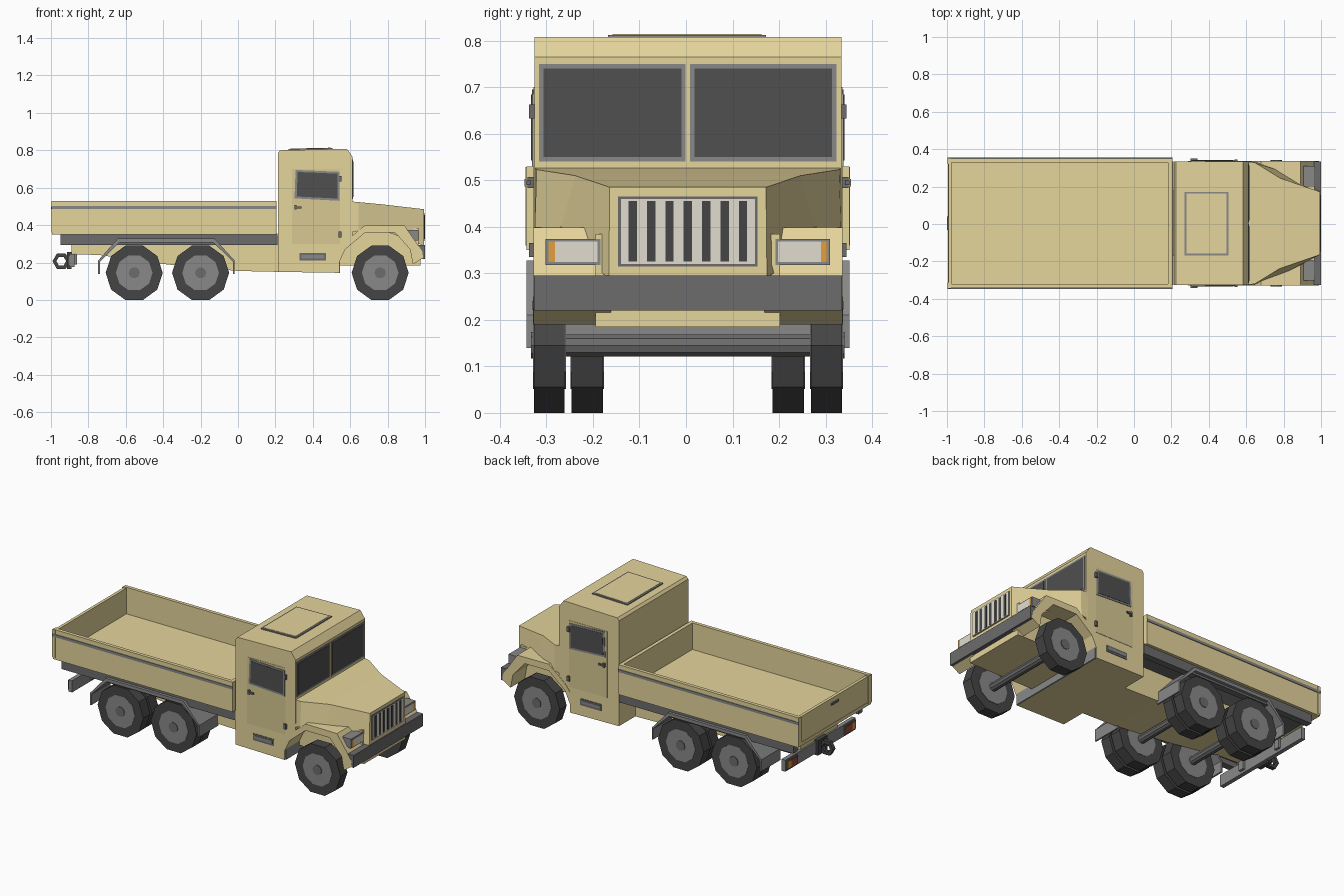
import bpy, bmesh, math

CY = 0.004  # centre line of the truck


def material(name, rgb):
    m = bpy.data.materials.new(name)
    m.diffuse_color = (*rgb, 1)
    return m


SAND = material("sand_paint", (0.78, 0.66, 0.33))
DOOR = material("door_paint", (0.68, 0.58, 0.29))
GREY = material("mid_grey", (0.25, 0.25, 0.25))
STEEL = material("dark_steel", (0.15, 0.15, 0.15))
TYRE = material("rubber", (0.06, 0.06, 0.06))
GLASS = material("dark_glass", (0.08, 0.08, 0.08))
PALE = material("pale_lens", (0.75, 0.72, 0.62))
ORANGE = material("orange_lens", (0.75, 0.35, 0.05))
RED = material("red_lens", (0.35, 0.07, 0.04))


def loft(name, sections, mat, mirror=False):
    """Skin a series of matching closed sections; optional mirror across y."""
    bm = bmesh.new()
    rings = [[bm.verts.new(p) for p in s] for s in sections]
    n = len(rings[0])
    for a, b in zip(rings, rings[1:]):
        for i in range(n):
            j = (i + 1) % n
            bm.faces.new((a[i], a[j], b[j], b[i]))
    bm.faces.new(rings[0][::-1])
    bm.faces.new(rings[-1])
    bmesh.ops.recalc_face_normals(bm, faces=bm.faces[:])
    mesh = bpy.data.meshes.new(name)
    bm.to_mesh(mesh)
    bm.free()
    mesh.materials.append(mat)
    ob = bpy.data.objects.new(name, mesh)
    ob.location.y = CY
    bpy.context.collection.objects.link(ob)
    if mirror:
        mod = ob.modifiers.new("mirror", 'MIRROR')
        mod.use_axis = (False, True, False)
    return ob


def prism(name, pts, y0, y1, mat, mirror=False):
    return loft(name, [[(x, y, z) for x, z in pts] for y in (y0, y1)], mat, mirror)


def box(name, x0, x1, y0, y1, z0, z1, mat, mirror=False):
    return prism(name, [(x0, z0), (x1, z0), (x1, z1), (x0, z1)], y0, y1, mat, mirror)


def ring(cx, cz, r, n=10):
    return [(cx + r * math.sin((i + .5) * 2 * math.pi / n),
             cz + r * math.cos((i + .5) * 2 * math.pi / n)) for i in range(n)]


# cargo bed: floor, sides, end walls, rails
box("bed_floor", -0.995, 0.205, -0.345, 0.345, 0.35, 0.37, SAND)
box("bed_side", -0.995, 0.205, 0.326, 0.347, 0.35, 0.53, SAND, True)
box("bed_front_wall", 0.183, 0.205, -0.326, 0.326, 0.37, 0.53, SAND)
box("tailgate", -0.993, -0.975, -0.326, 0.326, 0.365, 0.525, SAND)
box("tailgate_handle", -1.0, -0.99, -0.035, 0.035, 0.485, 0.497, STEEL)
box("bed_side_rail", -0.998, 0.205, 0.345, 0.351, 0.487, 0.503, GREY, True)
box("bed_corner_post", -0.998, -0.978, 0.318, 0.349, 0.36, 0.528, SAND, True)

# underframe and chassis
box("bed_side_beam", -0.95, 0.21, 0.29, 0.33, 0.295, 0.355, STEEL, True)
box("bed_subfloor", -0.95, 0.21, -0.29, 0.29, 0.325, 0.352, STEEL)
prism("rear_chassis", [(-0.89, 0.245), (-0.74, 0.24), (-0.38, 0.19), (0.0, 0.155),
                       (0.22, 0.15), (0.22, 0.34), (-0.89, 0.34)], -0.175, 0.175, SAND)
box("front_chassis", 0.53, 0.965, -0.198, 0.198, 0.185, 0.385, SAND)
box("firewall_plate", 0.535, 0.545, -0.325, 0.325, 0.145, 0.24, GREY)

# cab shell
prism("cab", [(0.213, 0.15), (0.54, 0.145), (0.54, 0.23), (0.57, 0.30), (0.613, 0.34),
              (0.613, 0.765), (0.582, 0.808), (0.225, 0.80), (0.213, 0.785)],
      -0.33, 0.33, SAND)
prism("roof_hatch_frame", [(0.27, 0.798), (0.505, 0.804), (0.505, 0.812), (0.27, 0.807)],
      -0.172, 0.168, GREY)
prism("roof_hatch", [(0.28, 0.80), (0.495, 0.805), (0.495, 0.814), (0.28, 0.809)],
      -0.162, 0.158, SAND)

# windscreen panes
box("windscreen_frame", 0.60, 0.616, 0.005, 0.32, 0.54, 0.75, GREY, True)
box("windscreen_glass", 0.60, 0.618, 0.014, 0.31, 0.55, 0.74, GLASS, True)

# doors with window, handle, hinges and step
box("door", 0.29, 0.545, 0.32, 0.332, 0.30, 0.70, DOOR, True)
prism("door_window_frame", [(0.302, 0.543), (0.543, 0.53), (0.543, 0.685), (0.308, 0.695)],
      0.32, 0.335, GREY, True)
prism("door_window_glass", [(0.314, 0.553), (0.532, 0.542), (0.532, 0.675), (0.319, 0.684)],
      0.32, 0.337, GLASS, True)
box("door_handle", 0.305, 0.34, 0.338, 0.347, 0.49, 0.50, STEEL, True)
box("handle_base", 0.302, 0.314, 0.33, 0.345, 0.483, 0.507, STEEL, True)
for z in (0.35, 0.648):
    box("door_hinge", 0.538, 0.554, 0.325, 0.341, z - 0.015, z + 0.015, STEEL, True)
box("cab_step", 0.33, 0.47, 0.32, 0.333, 0.21, 0.25, STEEL, True)
box("cab_step_inset", 0.34, 0.46, 0.32, 0.335, 0.222, 0.24, GREY, True)

# tapering bonnet: x, base half width, top half width, base z, top z
loft("bonnet", [[(x, -b, z0), (x, -t, z1), (x, t, z1), (x, b, z0)]
                for x, b, t, z0, z1 in ((0.60, 0.33, 0.33, 0.36, 0.527),
                                        (0.645, 0.33, 0.325, 0.37, 0.523),
                                        (0.78, 0.28, 0.242, 0.37, 0.51),
                                        (0.994, 0.17, 0.168, 0.29, 0.485))], SAND)

# front wings with angular wheel arch
prism("front_wing", [(0.54, 0.20), (0.54, 0.27), (0.57, 0.31), (0.68, 0.40), (0.89, 0.398),
                     (0.985, 0.26), (0.99, 0.225), (0.935, 0.19), (0.92, 0.27),
                     (0.84, 0.36), (0.68, 0.36), (0.573, 0.27)], 0.165, 0.332, SAND, True)

# grille
box("grille_frame", 0.98, 0.996, -0.15, 0.15, 0.315, 0.465, STEEL)
box("grille_plate", 0.98, 0.998, -0.144, 0.144, 0.32, 0.46, PALE)
for i in range(7):
    y = (i - 3) * 0.0395
    box("grille_slot", 0.98, 1.0, y - 0.009, y + 0.009, 0.325, 0.455, TYRE)

# headlights and bumper
box("headlight_housing", 0.89, 0.966, 0.188, 0.306, 0.318, 0.374, GREY, True)
box("headlight_lens", 0.90, 0.969, 0.194, 0.286, 0.324, 0.368, PALE, True)
box("indicator_lens", 0.90, 0.969, 0.286, 0.30, 0.324, 0.368, ORANGE, True)
box("front_bumper", 0.962, 1.0, -0.331, 0.331, 0.22, 0.295, STEEL)
box("bumper_apron", 0.95, 0.975, -0.198, 0.198, 0.185, 0.225, SAND)

# wheels: single front, twin rear
for x, twin in ((0.76, False), (-0.2, True), (-0.555, True)):
    prism("tyre", ring(x, 0.145, 0.1525), 0.265, 0.331, TYRE, True)
    prism("wheel_rim", ring(x, 0.145, 0.098), 0.262, 0.333, GREY, True)
    prism("hub_cap", ring(x, 0.145, 0.03), 0.32, 0.337, STEEL, True)
    if twin:
        prism("inner_tyre", ring(x, 0.145, 0.1525), 0.182, 0.25, TYRE, True)
        prism("inner_rim", ring(x, 0.145, 0.098), 0.18, 0.252, GREY, True)
    prism("axle", ring(x, 0.145, 0.025), -0.27, 0.27, STEEL)

# rear mudguards over both rear axles
outer = [(-0.748, 0.14), (-0.748, 0.21), (-0.643, 0.328), (-0.125, 0.328), (-0.018, 0.21), (-0.018, 0.14)]
inner = [(-0.027, 0.14), (-0.027, 0.205), (-0.133, 0.308), (-0.635, 0.308), (-0.738, 0.205), (-0.738, 0.14)]
prism("rear_mudguard", outer + inner, 0.165, 0.347, GREY, True)

# rear light bar, brackets and tow hook
box("rear_light_bar", -0.90, -0.875, -0.335, 0.335, 0.175, 0.245, GREY)
box("bar_bracket", -0.89, -0.86, 0.13, 0.165, 0.19, 0.30, GREY, True)
box("tail_light_frame", -0.906, -0.89, 0.225, 0.328, 0.183, 0.238, STEEL, True)
box("tail_light_red", -0.909, -0.89, 0.232, 0.29, 0.19, 0.231, RED, True)
box("tail_light_orange", -0.909, -0.89, 0.29, 0.321, 0.19, 0.231, ORANGE, True)
box("tow_plate", -0.915, -0.89, -0.045, 0.045, 0.165, 0.255, TYRE)
hook = ring(-0.945, 0.207, 0.047, 6)
hole = ring(-0.945, 0.207, 0.026, 6)
prism("tow_hook", hook + hook[:1] + hole[:1] + hole[::-1], -0.012, 0.012, TYRE)
